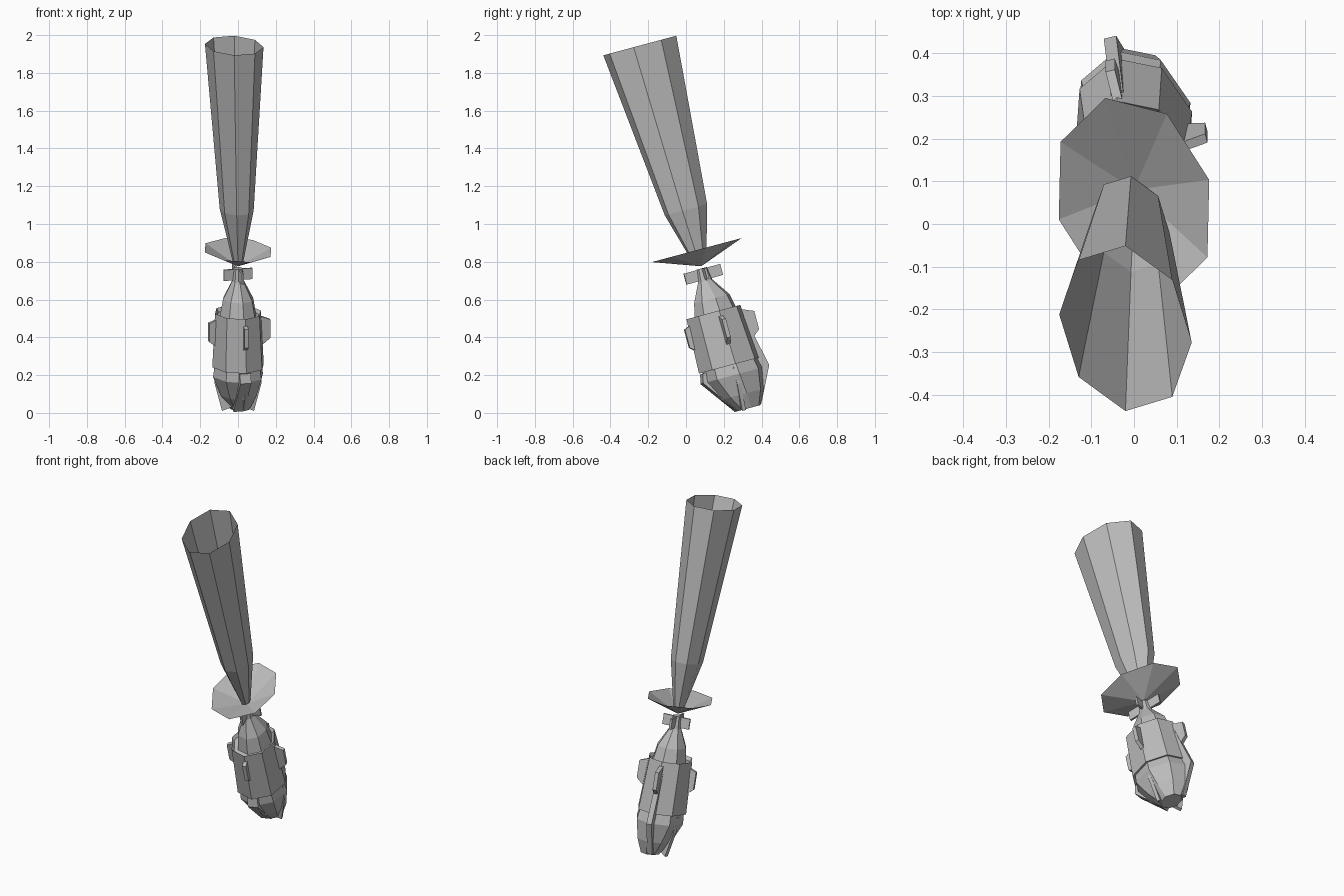
import bpy, bmesh, math
from mathutils import Matrix, Vector

cube = bpy.data.objects.get("Cube")
if cube:
    bpy.data.objects.remove(cube)

grey = bpy.data.materials.new("plain_grey")
grey.use_nodes = True
grey.diffuse_color = (0.5, 0.5, 0.5, 1)
grey.node_tree.nodes["Principled BSDF"].inputs["Base Color"].default_value = (0.5, 0.5, 0.5, 1)

# The whole model leans along one tilted axis
TILT = Matrix.Translation((0, 0.057, 0.862)) @ Matrix.Rotation(math.radians(15), 4, 'X')
BODY = (Vector((0.8, 0.21, 0)), Vector((-0.26, 0.97, 0)))


def finish(name, bm):
    bmesh.ops.recalc_face_normals(bm, faces=bm.faces)
    bm.transform(TILT)
    mesh = bpy.data.meshes.new(name)
    bm.to_mesh(mesh)
    bm.free()
    mesh.materials.append(grey)
    obj = bpy.data.objects.new(name, mesh)
    bpy.context.collection.objects.link(obj)
    return obj


def loft(name, rings, axes=BODY, cap_top=False, cap_end=False):
    """Eight-sided skin through rings of (height, radius, x offset, y offset)."""
    bm = bmesh.new()
    loops = []
    for s, r, ox, oy in rings:
        loop = []
        for i in range(8):
            a = i * math.pi / 4
            p = (axes[0] * math.cos(a) + axes[1] * math.sin(a)) * r
            loop.append(bm.verts.new(p + Vector((ox, oy, s))))
        loops.append(loop)
    for a, b in zip(loops, loops[1:]):
        for i in range(8):
            j = (i + 1) % 8
            bm.faces.new((a[i], a[j], b[j], b[i]))
    if cap_top:
        bm.faces.new(loops[0])
    if cap_end:
        bm.faces.new(loops[-1])
    return finish(name, bm)


def fin(name, direction, outline, thick):
    """Flat plate standing out along a direction; outline is (radius, height)."""
    d = direction.normalized()
    side = Vector((-d.y, d.x, 0)) * thick / 2
    bm = bmesh.new()
    faces = [[bm.verts.new(d * r + Vector((0, 0, s)) + side * k) for r, s in outline]
             for k in (-1, 1)]
    for f in faces:
        bm.faces.new(f)
    n = len(outline)
    for i in range(n):
        j = (i + 1) % n
        bm.faces.new((faces[0][i], faces[0][j], faces[1][j], faces[1][i]))
    return finish(name, bm)


# Long flaring plume, open at the top
loft("plume", [(1.124, 1, -0.02, -0.011), (0.221, 0.58, -0.007, 0),
               (-0.07, 0.17, 0, 0)],
     (Vector((0.155, -0.034, 0)), Vector((0, 0.2, 0))))

# Shallow dish around the foot of the plume
loft("flare_dish", [(0, 1, 0, 0), (-0.088, 0.01, 0, 0)],
     (Vector((0.176, 0.048, 0)), Vector((-0.067, 0.246, 0))))

# Neck, shoulder and casing
loft("casing", [(-0.1, 0.03, 0, 0), (-0.17, 0.04, 0, 0), (-0.27, 0.1, 0, 0.01),
                (-0.36, 0.12, 0, 0.01), (-0.36, 0.138, 0, 0), (-0.34, 0.152, 0, 0),
                (-0.635, 0.17, 0, 0.007), (-0.635, 0.15, 0, 0.007)], cap_top=True)

# Tapered nose below the casing, leaning to the back
loft("nose", [(-0.6, 0.15, 0, 0.01), (-0.69, 0.165, 0, 0.015),
              (-0.8, 0.12, 0.005, 0.035), (-0.88, 0.065, 0.01, 0.05)],
     cap_top=True, cap_end=True)

# Small cross vanes on the neck, and guide fins around the casing
for k, label in enumerate(("left", "back", "right", "front")):
    d = BODY[k % 2] * (1 if k < 2 else -1)
    reach = 0.078 if k % 2 == 0 else 0.103
    fin(label + "_neck_vane", d, [(0, -0.103), (reach, -0.103), (reach, -0.163), (0, -0.163)], 0.012)
    edge = {"left": 0.175, "right": 0.16, "back": 0.215, "front": 0.178}[label]
    root = edge - 0.075
    fin(label + "_guide_fin", d, [(root, -0.36), (edge, -0.39), (edge, -0.49), (root, -0.55)], 0.022)

# Long swept blades hugging the nose
fin("back_blade", BODY[1], [(0.1, -0.41), (0.155, -0.41), (0.217, -0.686),
                            (0.12, -0.874), (0.05, -0.86)], 0.03)
fin("front_blade", -BODY[1], [(0.1, -0.64), (0.15, -0.64), (0.163, -0.69),
                              (0.02, -0.88), (0.0, -0.86)], 0.06)
for label, sign in (("left", 1), ("right", -1)):
    fin(label + "_blade", Vector((sign * 0.9, 0.25, 0)),
        [(0.08, -0.62), (0.13, -0.65), (0.125, -0.74), (0.085, -0.885), (0.03, -0.86)], 0.02)
